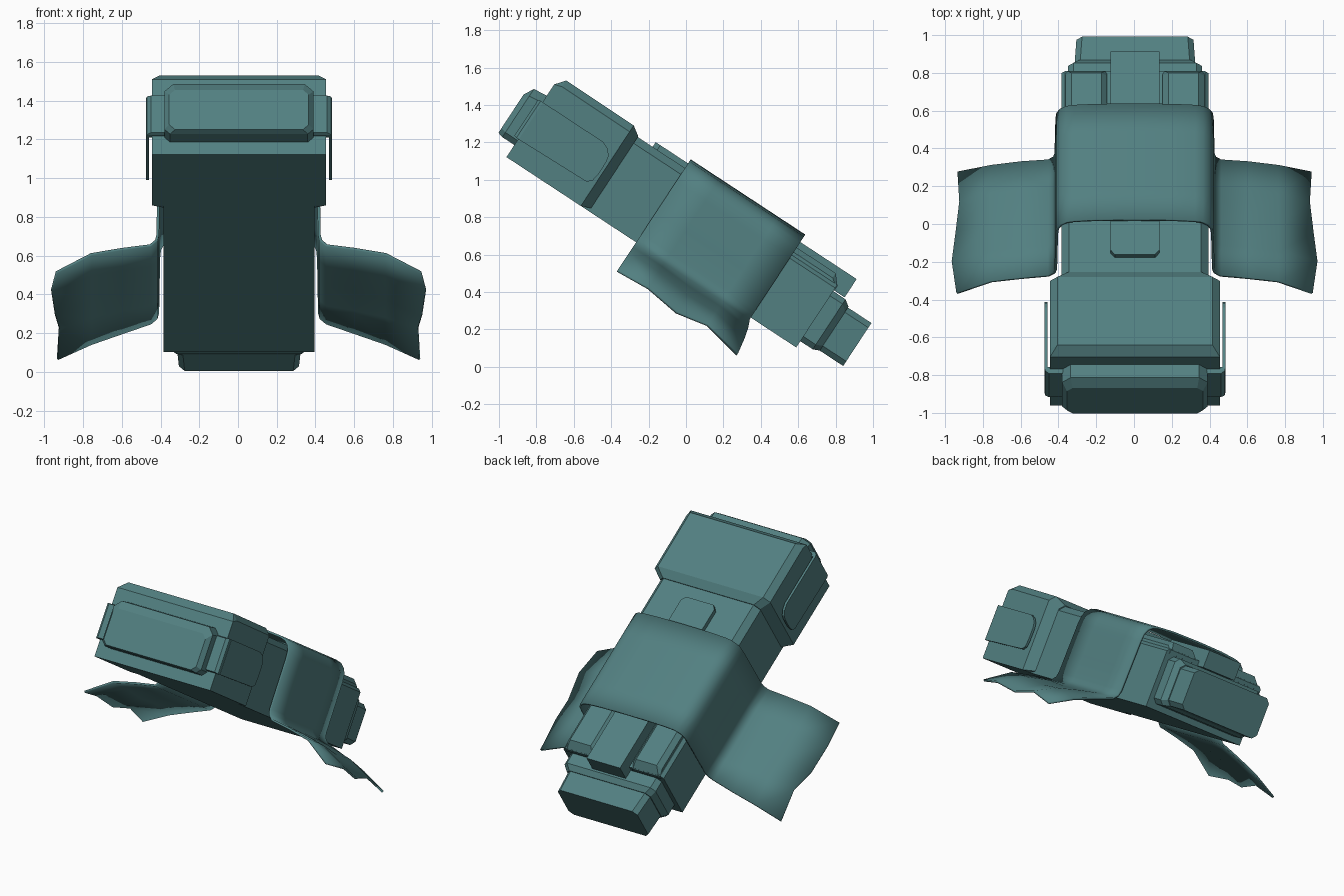
import bpy, bmesh, math
from mathutils import Matrix

if "Cube" in bpy.data.objects:
    bpy.data.objects.remove(bpy.data.objects["Cube"])

# Everything is modelled level (x, length u, height w), then tilted nose up
TILT = Matrix.Rotation(math.radians(-33.3), 4, 'X')

teal = bpy.data.materials.new("muted_teal")
teal.diffuse_color = (0.085, 0.215, 0.22, 1)
teal.use_nodes = True
teal.node_tree.nodes["Principled BSDF"].inputs["Base Color"].default_value = teal.diffuse_color


def finish(name, bm, smooth=None):
    bmesh.ops.remove_doubles(bm, verts=bm.verts, dist=1e-4)
    bmesh.ops.recalc_face_normals(bm, faces=bm.faces)
    bm.transform(TILT)
    me = bpy.data.meshes.new(name)
    bm.to_mesh(me)
    bm.free()
    me.materials.append(teal)
    ob = bpy.data.objects.new(name, me)
    bpy.context.collection.objects.link(ob)
    if smooth:
        bpy.ops.object.select_all(action='DESELECT')
        ob.select_set(True)
        bpy.context.view_layer.objects.active = ob
        bpy.ops.object.shade_smooth_by_angle(angle=math.radians(smooth))
    return ob


def loft(name, sections, cx=0.005):
    """Chamfered box through sections (u, half width, w low, w high, low chamfer, high chamfer)."""
    bm = bmesh.new()
    rings = []
    for u, h, lo, hi, cl, ch in sections:
        pts = [(-h + cl, lo), (h - cl, lo), (h, lo + cl), (h, hi - ch),
               (h - ch, hi), (-h + ch, hi), (-h, hi - ch), (-h, lo + cl)]
        rings.append([bm.verts.new((cx + x, u, w)) for x, w in pts])
    for a, b in zip(rings, rings[1:]):
        for i in range(8):
            j = (i + 1) % 8
            bm.faces.new((a[i], a[j], b[j], b[i]))
    bm.faces.new(rings[0])
    bm.faces.new(rings[-1])
    return finish(name, bm)


def prism(name, outline, to3d, d0, d1):
    """Extrude a flat outline between two depths."""
    bm = bmesh.new()
    a = [bm.verts.new(to3d(p, q, d0)) for p, q in outline]
    b = [bm.verts.new(to3d(p, q, d1)) for p, q in outline]
    n = len(outline)
    for i in range(n):
        j = (i + 1) % n
        bm.faces.new((a[i], a[j], b[j], b[i]))
    bm.faces.new(a)
    bm.faces.new(b)
    return finish(name, bm)


# Main body: tall front, lower rear shelf
loft("body", [(-0.95, 0.39, 0.41, 0.885, 0, 0.04), (0.0, 0.39, 0.41, 0.885, 0, 0.04),
              (0.02, 0.39, 0.41, 0.81, 0, 0.02), (0.436, 0.39, 0.41, 0.81, 0, 0.02)])

# Head block with bevelled top and tapered neck
loft("head", [(-1.418, 0.45, 0.41, 0.875, 0, 0.0), (-1.375, 0.45, 0.41, 0.928, 0, 0.04),
              (-0.942, 0.45, 0.41, 0.925, 0, 0.04), (-0.89, 0.39, 0.43, 0.89, 0, 0.035)])

# Nose cushion
loft("nose_cushion", [(-1.40, 0.385, 0.487, 0.805, 0.03, 0.045),
                      (-1.495, 0.385, 0.487, 0.795, 0.03, 0.045),
                      (-1.525, 0.36, 0.495, 0.74, 0.03, 0.03)])

# Band wrapped round the nose, with rounded cheek plates
loft("nose_band", [(-1.405, 0.48, 0.525, 0.762, 0.0, 0.0),
                   (-1.43, 0.475, 0.525, 0.762, 0.0, 0.0),
                   (-1.445, 0.455, 0.53, 0.757, 0.0, 0.0)])
cheek = [(-1.415, 0.525), (-0.99, 0.535), (-0.965, 0.555), (-0.957, 0.60), (-0.957, 0.68),
         (-0.965, 0.715), (-0.99, 0.745), (-1.03, 0.762), (-1.415, 0.762)]
for side in (-1, 1):
    prism("cheek_plate", cheek, lambda u, w, d, s=side: (0.005 + s * d, u, w), 0.464, 0.48)

# Straps along the back
front_strap = [(-0.13, -0.55), (-0.13, -0.765), (-0.105, -0.795),
               (0.105, -0.795), (0.13, -0.765), (0.13, -0.55)]
prism("front_strap", front_strap, lambda x, u, w: (0.005 + x, u, w), 0.87, 0.915)
loft("rear_strap", [(0.05, 0.13, 0.776, 0.893, 0, 0), (0.505, 0.13, 0.776, 0.893, 0, 0)])

# Rear pads either side of the strap
for side in (-1, 1):
    loft("rear_pad", [(0.03, 0.11, 0.78, 0.858, 0, 0.03), (0.394, 0.11, 0.78, 0.858, 0, 0.03),
                      (0.44, 0.11, 0.78, 0.805, 0, 0.01)], 0.005 + side * 0.257)

# Stepped rear end
loft("rear_step", [(0.42, 0.355, 0.45, 0.77, 0.03, 0.03), (0.515, 0.355, 0.45, 0.77, 0.03, 0.03),
                   (0.55, 0.325, 0.465, 0.745, 0.03, 0.03)])
loft("rear_cap", [(0.54, 0.32, 0.465, 0.74, 0.03, 0.03), (0.70, 0.31, 0.465, 0.74, 0.03, 0.03)])

# Draped blanket: arch over the body, flaring into wavy wings
arch = [(0, 0.934), (0.2, 0.931), (0.32, 0.921), (0.36, 0.91), (0.39, 0.885), (0.407, 0.85),
        (0.412, 0.8), (0.415, 0.6), (0.417, 0.46), (0.425, 0.425), (0.455, 0.395)]
rows = [  # arch u, wing tip (x, u, w), mid-wing w
    (-0.588, 0.94, -0.589, 0.228, 0.340), (-0.40, 0.965, -0.398, 0.241, 0.338),
    (-0.21, 0.945, -0.201, 0.215, 0.318), (-0.03, 0.925, -0.026, 0.250, 0.325),
    (0.145, 0.935, 0.192, 0.205, 0.290)]
bm = bmesh.new()
grid = []
for u, tx, tu, tw, mw in rows:
    half = [(x, u, w) for x, w in arch]
    half += [(0.60, u + (tu - u) * 0.4, (mw + 0.395) / 2 + 0.005), (0.76, u + (tu - u) * 0.7, mw),
             (tx, tu, tw)]
    line = [(-x, y, z) for x, y, z in reversed(half[1:])] + half
    grid.append([bm.verts.new((0.003 + x, y, z)) for x, y, z in line])
for a, b in zip(grid, grid[1:]):
    for i in range(len(a) - 1):
        bm.faces.new((a[i], a[i + 1], b[i + 1], b[i]))
blanket = finish("blanket", bm, smooth=50)
mod = blanket.modifiers.new("thickness", 'SOLIDIFY')
mod.thickness = 0.014
mod.offset = 0
